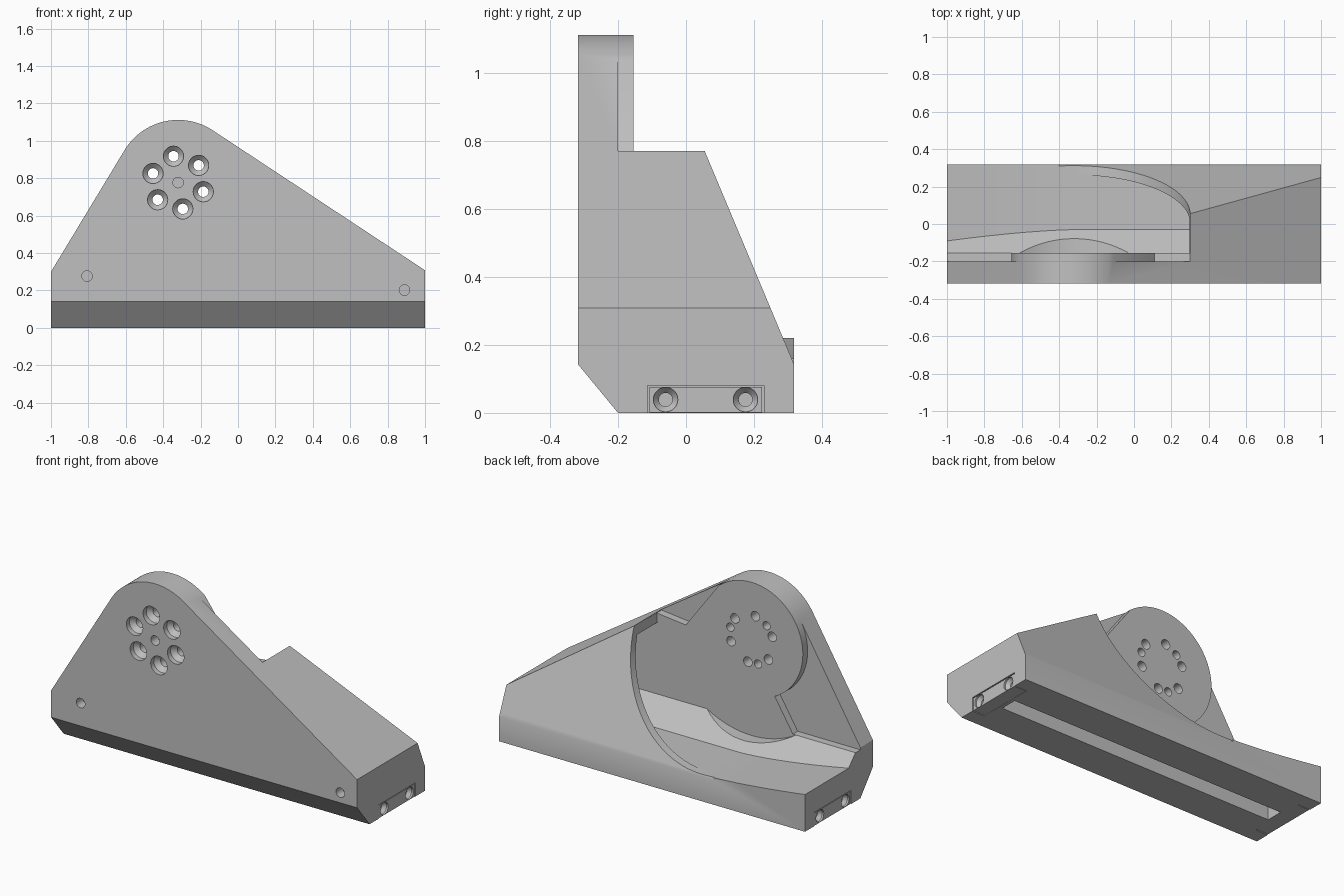
import bpy, bmesh, math
from mathutils import Vector

if "Cube" in bpy.data.objects:
    bpy.data.objects.remove(bpy.data.objects["Cube"])

grey = bpy.data.materials.new("plain grey")
grey.use_nodes = True
GREY = (0.53, 0.53, 0.53, 1)
grey.diffuse_color = GREY
grey.node_tree.nodes["Principled BSDF"].inputs["Base Color"].default_value = GREY

CX, CZ = -0.32, 0.777      # centre of the round mounting pad
R_PAD, R_RIM = 0.335, 0.62


def finish(name, bm):
    bmesh.ops.recalc_face_normals(bm, faces=bm.faces)
    mesh = bpy.data.meshes.new(name)
    bm.to_mesh(mesh)
    bm.free()
    mesh.materials.append(grey)
    ob = bpy.data.objects.new(name, mesh)
    bpy.context.collection.objects.link(ob)
    return ob


def prism(name, pts, axis, lo, hi):
    """Extrude a flat outline: (y, z) points along x, or (x, z) points along y."""
    bm = bmesh.new()
    place = (lambda p, t: (t, p[0], p[1])) if axis == "x" else (lambda p, t: (p[0], t, p[1]))
    a = [bm.verts.new(place(p, lo)) for p in pts]
    b = [bm.verts.new(place(p, hi)) for p in pts]
    bm.faces.new(a)
    bm.faces.new(b)
    for i in range(len(pts)):
        j = (i + 1) % len(pts)
        bm.faces.new((a[i], a[j], b[j], b[i]))
    return finish(name, bm)


def box(name, x, y, z):
    return prism(name, [(y[0], z[0]), (y[1], z[0]), (y[1], z[1]), (y[0], z[1])], "x", *x)


def turned(name, rings, spots, direction, n=28):
    """Round cutters from (depth, radius) rings at several spots."""
    bm = bmesh.new()
    d = Vector(direction)
    u = Vector((0, 0, 1))
    v = d.cross(u)
    for spot in spots:
        loops = []
        for depth, r in rings:
            angles = [math.tau * k / n for k in range(n)]
            loops.append([bm.verts.new(Vector(spot) + d * depth
                                       + r * (u * math.cos(a) + v * math.sin(a))) for a in angles])
        bm.faces.new(loops[0])
        bm.faces.new(loops[-1])
        for p, q in zip(loops, loops[1:]):
            for k in range(n):
                m = (k + 1) % n
                bm.faces.new((p[k], p[m], q[m], q[k]))
    return finish(name, bm)


def combine(ob, tool, operation="DIFFERENCE", keep=False):
    mod = ob.modifiers.new("cut", "BOOLEAN")
    mod.operation, mod.solver, mod.object = operation, "EXACT", tool
    bpy.context.view_layer.objects.active = ob
    bpy.ops.object.modifier_apply(modifier=mod.name)
    if not keep:
        bpy.data.objects.remove(tool)


def arc(r, start, end, n=32):
    steps = [math.radians(start + (end - start) * k / n) for k in range(n + 1)]
    return [(CX + r * math.cos(a), CZ + r * math.sin(a)) for a in steps]


# Body: side section trimmed to the front outline
body = prism("bracket_body", [(-0.2, 0), (-0.317, 0.142), (-0.317, 1.2), (0.317, 1.2), (0.317, 0)],
             "x", -1, 1)
outline = [(-1, -0.1), (1, -0.1), (1, 0.308)] + arc(R_PAD, 56.5, 148) + [(-1, 0.3)]
combine(body, prism("outline", outline, "y", -1, 1), "INTERSECT")

# Sloping back
combine(body, prism("slope", [(0.055, 0.77), (0.317, 0.145), (0.6, 0.145), (0.6, 1.3), (-0.165, 1.3)],
                    "x", -0.4, 1.2))

# Open bay behind the mounting plate, with a gently rising floor
steps = [k / 12 for k in range(1, 13)]
floor = [(CX - 0.68 * t, 0.157 + 0.063 * t ** 1.5) for t in steps]
bay = [(0.3, 1.4), (0.3, CZ)] + arc(R_RIM, 0, -90)[1:] + floor + [(-1.1, 0.22), (-1.1, 1.4)]
combine(body, prism("bay", bay, "y", -0.155, 0.7))

# Hollow under the sloping shell
hollow = prism("hollow", [(-0.155, 0.157), (0.262, 0.157), (0.012, 0.76), (-0.155, 0.76)], "x", CX, 0.9)
combine(hollow, prism("hollow_limit", [(-0.5, 0.1), (0.9, 0.1), (0.9, 0.314), (0.3, 0.71), (-0.5, 0.71)],
                      "y", -0.5, 0.5), "INTERSECT")
combine(body, hollow)

# Thinner corners of the plate around the pad
combine(body, prism("right_relief", [(-0.12, 1.055), (0.11, 0.745), (0.3, 0.765), (0.3, 1.2), (-0.1, 1.2)],
                    "y", -0.2, 0))
left = [(-0.59, 0.287)] + arc(R_PAD, 243, 148) + [(-0.7, 1.2), (-1.1, 1.2), (-1.1, 0.287)]
combine(body, prism("left_relief", left, "y", -0.2, 0))

# Sloped fillet at the foot of the plate, cleared by a round sweep
fillet = prism("plate_fillet", [(-0.21, 0.1), (-0.21, 0.287), (-0.155, 0.287), (-0.03, 0.157), (-0.03, 0.1)],
               "x", -0.9995, 0.92)
combine(fillet, prism("sweep", arc(0.57, 0, 360, 96)[:-1], "y", -0.155, 0.3))

# Mounting holes: countersunk ring, centre pin and corner pins
def ring_spots(r, start, count, y):
    return [(CX + r * math.cos(math.radians(start + k * 360 / count)), y,
             CZ + r * math.sin(math.radians(start + k * 360 / count))) for k in range(count)]

combine(body, turned("bolt_holes", [(-0.02, 0.054), (0.03, 0.054), (0.055, 0.028), (0.3, 0.028)],
                     ring_spots(0.143, 100, 6, -0.317), (0, 1, 0)))
combine(body, turned("pin_holes", [(-0.02, 0.028), (0.06, 0.028)],
                     [(CX, -0.317, CZ), (-0.807, -0.317, 0.277), (0.89, -0.317, 0.202)], (0, 1, 0)))
combine(body, turned("back_pins", [(-0.02, 0.024), (0.06, 0.024)],
                     ring_spots(0.143, 13, 3, -0.155), (0, -1, 0)))

# Long slot in the base
combine(body, box("slot", (-0.9, 0.9), (0.01, 0.11), (-0.1, 0.08)))

# Screwed end blocks let into both ends of the base
for side, s in (("left", 1), ("right", -1)):
    combine(body, box("pocket", sorted((s * 0.92, s * 1.1)), (-0.113, 0.229), (-0.1, 0.081)))
    block = box(side + "_end_block", sorted((s * 0.915, s * 0.998)), (-0.108, 0.224), (0.001, 0.076))
    combine(block, turned("screws", [(-0.02, 0.036), (0.012, 0.036), (0.032, 0.02), (0.06, 0.02)],
                          [(s, -0.06, 0.039), (s, 0.175, 0.039)], (-s, 0, 0)))

# Smooth round surfaces, sharp edges
for ob in [o for o in bpy.context.collection.objects if o.type == "MESH"]:
    bpy.ops.object.select_all(action="DESELECT")
    ob.select_set(True)
    bpy.context.view_layer.objects.active = ob
    bpy.ops.object.shade_smooth_by_angle(angle=math.radians(25))
